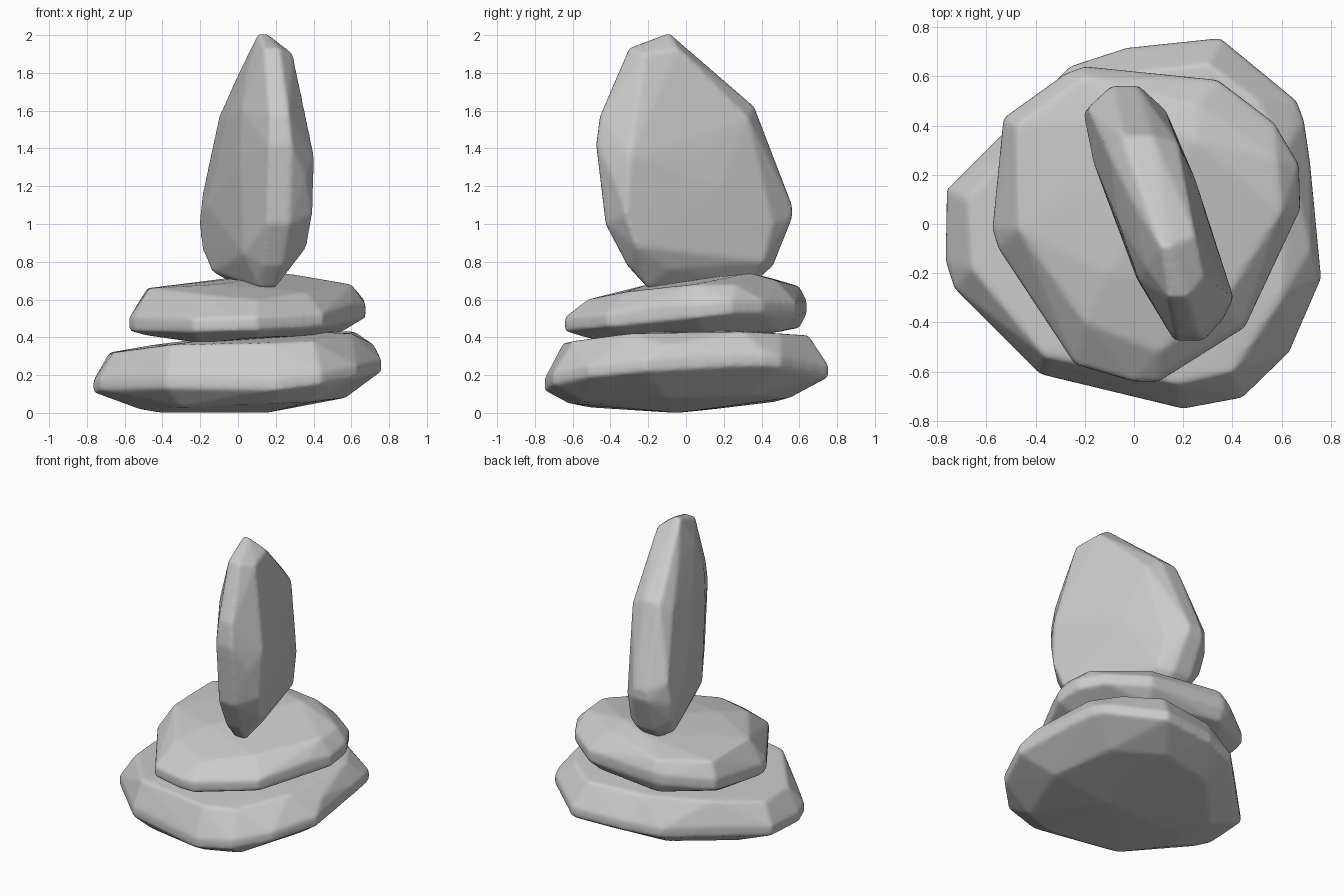
import bpy, bmesh


def stone(name, points):
    """Faceted convex boulder with softly worn edges."""
    bm = bmesh.new()
    for p in points:
        bm.verts.new(p)
    res = bmesh.ops.convex_hull(bm, input=bm.verts)
    junk = [g for g in res["geom_interior"] + res["geom_unused"]
            if isinstance(g, bmesh.types.BMVert)]
    bmesh.ops.delete(bm, geom=list(set(junk)), context='VERTS')
    bmesh.ops.recalc_face_normals(bm, faces=bm.faces)
    me = bpy.data.meshes.new(name)
    bm.to_mesh(me)
    bm.free()
    ob = bpy.data.objects.new(name, me)
    bpy.context.collection.objects.link(ob)
    rm = ob.modifiers.new("even_mesh", 'REMESH')
    rm.mode = 'VOXEL'
    rm.voxel_size = 0.014
    rm.use_smooth_shade = True
    sm = ob.modifiers.new("worn_edges", 'SMOOTH')
    sm.factor = 0.5
    sm.iterations = 5
    return ob


def flat_stone(name, rim, top, base, half):
    """Rim (x, y, z) thickened by half, plus top and base facet corners."""
    band = [(x, y, z + s * half) for x, y, z in rim for s in (-1, 1)]
    stone(name, band + top + base)


# Bottom slab
flat_stone("bottom_stone",
    [(-.76, .14, .15), (-.765, -.15, .14), (-.73, -.26, .15), (-.38, -.61, .16),
     (.2, -.75, .15), (.44, -.705, .18), (.63, -.52, .22), (.76, -.22, .25),
     (.715, .25, .28), (.69, .42, .28), (.66, .5, .27), (.35, .755, .22),
     (-.03, .715, .21), (-.26, .64, .19), (-.5, .4, .18)],
    [(-.68, .1, .32), (-.66, -.18, .32), (-.36, -.54, .36), (.18, -.65, .37),
     (.4, -.6, .38), (.72, -.1, .36), (.6, -.3, .42), (.62, .3, .43), (.5, .5, .42),
     (.3, .65, .41), (-.1, .6, .4), (-.45, .36, .36), (.2, .15, .44)],
    [(-.5, .15, .02), (-.52, -.2, .02), (-.3, -.52, .03), (.18, -.62, .05),
     (.4, -.55, .06), (.57, -.1, .08), (.5, .35, .09), (.2, .55, .08),
     (-.2, .48, .06), (-.4, -.05, 0), (.15, -.05, 0)], .03)

# Middle slab
flat_stone("middle_stone",
    [(-.53, .43, .52), (-.575, -.02, .47), (-.55, -.1, .47), (-.24, -.57, .46),
     (0, -.64, .47), (.1, -.64, .47), (.45, -.42, .49), (.6, -.1, .54),
     (.675, .06, .54), (.67, .24, .56), (.57, .41, .56), (.34, .585, .55),
     (-.2, .64, .56), (-.28, .61, .55)],
    [(-.48, .4, .66), (-.47, -.02, .66), (-.2, -.4, .63), (.1, -.52, .6),
     (.36, -.32, .64), (.6, .05, .68), (.58, .26, .68), (.26, .48, .7),
     (.25, .34, .74), (-.2, .6, .67), (0, .43, .72), (-.1, -.2, .68)],
    [(-.45, .3, .41), (-.48, -.05, .41), (-.2, -.4, .37), (.1, -.53, .4),
     (.4, -.25, .41), (.55, .1, .43), (.3, .5, .43), (-.2, .6, .45),
     (-.15, .1, .37)], .035)

# Upright stone: side outline (y, z, half width), then both broad faces
outline = [(-.2, .66, .04), (-.31, .78, .05), (-.425, 1.0, .06), (-.475, 1.42, .06),
           (-.455, 1.57, .05), (-.3, 1.93, .04), (-.09, 2.01, .02), (.3, 1.67, .06),
           (.36, 1.62, .06), (.56, 1.1, .05), (.56, 1.03, .06), (.46, .78, .07),
           (.36, .69, .05)]
edge = [(.105 - .25 * y + s * h, y, z) for y, z, h in outline for s in (-1, 1)]
right_face = [(.25, -.04, 1.93), (.29, -.22, 1.9), (.405, -.3, 1.35), (.395, -.32, 1.05),
              (.365, -.26, .88), (.26, -.1, .76), (.14, .41, .8), (.13, .46, 1.0),
              (.18, .33, 1.56), (.295, .03, 1.35), (.25, .18, 1.2), (.36, -.39, 1.25)]
left_face = [(0, .08, 1.79), (.05, -.18, 1.82), (-.1, .28, 1.57), (-.19, .47, 1.15),
             (-.205, .45, 1.0), (-.19, .42, .87), (-.14, .33, .75), (.02, -.05, .74),
             (.03, -.22, .84), (.01, -.22, 1.3), (.02, -.23, 1.6), (-.165, .25, 1.1),
             (-.06, .0, 1.55)]
stone("upright_stone", edge + right_face + left_face)
